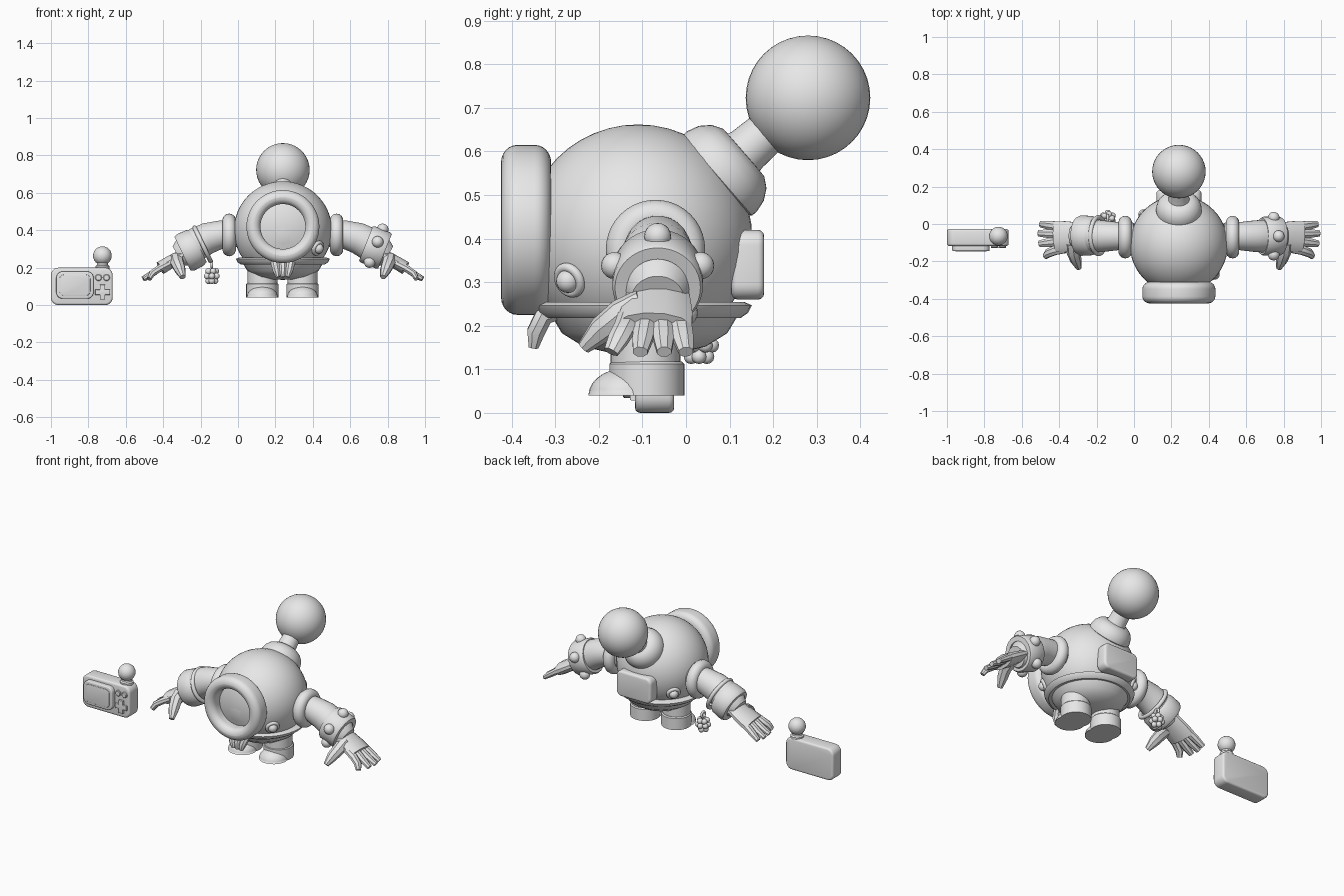
import bpy, bmesh, math
from mathutils import Vector, Matrix

old = bpy.data.objects.get("Cube")
if old:
    bpy.data.objects.remove(old, do_unlink=True)

grey = bpy.data.materials.new("plain grey")
grey.use_nodes = True
grey.diffuse_color = (0.8, 0.8, 0.8, 1)
grey.node_tree.nodes["Principled BSDF"].inputs["Base Color"].default_value = (0.8, 0.8, 0.8, 1)

MID = 0.24          # centre of the diver in x
BODY = Vector((MID, -0.11, 0.4))


def finish(name, bm, smooth=True):
    bmesh.ops.recalc_face_normals(bm, faces=bm.faces)
    mesh = bpy.data.meshes.new(name)
    bm.to_mesh(mesh)
    bm.free()
    ob = bpy.data.objects.new(name, mesh)
    bpy.context.collection.objects.link(ob)
    mesh.materials.append(grey)
    if smooth:
        bpy.ops.object.select_all(action="DESELECT")
        ob.select_set(True)
        bpy.context.view_layer.objects.active = ob
        bpy.ops.object.shade_smooth_by_angle(angle=math.radians(35))
    return ob


def frame(origin, axis):
    """Matrix whose local z follows the axis."""
    return Matrix.Translation(origin) @ Vector(axis).to_track_quat("Z", "Y").to_matrix().to_4x4()


def ball(name, centre, size, rot=None, seg=32):
    bm = bmesh.new()
    bmesh.ops.create_uvsphere(bm, u_segments=seg, v_segments=seg // 2, radius=1)
    size = Vector((size,) * 3) if isinstance(size, float) else Vector(size)
    m = Matrix.Translation(centre) @ (rot or Matrix()) @ Matrix.Diagonal(size.to_4d())
    bm.transform(m)
    return finish(name, bm)


def lathe(name, origin, axis, profile, seg=40, closed=False):
    """Spin (radius, height) points round an axis."""
    bm = bmesh.new()
    verts = [bm.verts.new((r, 0, h)) for r, h in profile]
    pairs = list(zip(verts, verts[1:])) + ([(verts[-1], verts[0])] if closed else [])
    edges = [bm.edges.new(p) for p in pairs]
    bmesh.ops.spin(bm, geom=verts + edges, cent=(0, 0, 0), axis=(0, 0, 1),
                   angle=math.tau, steps=seg, use_duplicate=False)
    bmesh.ops.remove_doubles(bm, verts=bm.verts, dist=0.0002)
    bm.transform(frame(origin, axis))
    return finish(name, bm)


def torus(name, origin, axis, major, minor, squash=1.0):
    pts = [(major + minor * math.cos(math.tau * i / 14),
            minor * squash * math.sin(math.tau * i / 14)) for i in range(14)]
    return lathe(name, origin, axis, pts, closed=True)


def tube(name, points, radii, aspect=1.0, seg=24):
    """Loft ellipses along a path; aspect flattens them across y."""
    bm = bmesh.new()
    pts = [Vector(p) for p in points]
    rings = []
    for i, (p, r) in enumerate(zip(pts, radii)):
        t = (pts[min(i + 1, len(pts) - 1)] - pts[max(i - 1, 0)]).normalized()
        side = (Vector((0, 1, 0)) - t * t.y).normalized()
        up = t.cross(side)
        rings.append([bm.verts.new(p + side * r * math.cos(a) + up * r * aspect * math.sin(a))
                      for a in (math.tau * (k + 0.5) / seg for k in range(seg))])
    for a, b in zip(rings, rings[1:]):
        for k in range(seg):
            bm.faces.new((a[k], a[(k + 1) % seg], b[(k + 1) % seg], b[k]))
    bm.faces.new(rings[0])
    bm.faces.new(rings[-1])
    return finish(name, bm)


def plate(name, centre, size, corner, edge=0.008):
    """Slab facing y, with rounded outline and bevelled rims."""
    bm = bmesh.new()
    bmesh.ops.create_cube(bm, size=1)
    bm.transform(Matrix.Translation(centre) @ Matrix.Diagonal(Vector(size).to_4d()))
    along = [e for e in bm.edges if abs(e.verts[0].co.y - e.verts[1].co.y) > 1e-4]
    if corner:
        bmesh.ops.bevel(bm, geom=along, offset=corner, segments=6, profile=0.5, affect="EDGES")
    rims = [e for e in bm.edges if abs(e.verts[0].co.y - e.verts[1].co.y) < 1e-4]
    if edge:
        bmesh.ops.bevel(bm, geom=rims, offset=edge, segments=3, profile=0.5, affect="EDGES")
    return finish(name, bm)


# Round body, hips and belt
ball("body", BODY, 0.262, seg=48)
lathe("hips", (MID, -0.095, 0), (0, 0, 1),
      [(0, 0.135), (0.08, 0.138), (0.14, 0.152), (0.19, 0.183), (0.215, 0.225), (0.2, 0.25)])
lathe("belt", (MID, -0.1, 0), (0, 0, 1),
      [(0.2, 0.218), (0.226, 0.218), (0.243, 0.23), (0.251, 0.247), (0.235, 0.254), (0.2, 0.254)],
      closed=True)

# Front window ring
arc = [i * math.pi / 12 for i in range(7)]
rim = [(0.155 + 0.04 * math.sin(a), 0.02 + 0.0375 * math.cos(a)) for a in arc]
rim += [(r, -h) for r, h in reversed(rim)]
inner = [(0.158 - 0.038 * math.sin(a), -0.02 - 0.0375 * math.cos(a)) for a in arc]
rim += inner + [(r, -h) for r, h in reversed(inner)]
lathe("window_ring", (MID, -0.367, 0.42), (0, -1, 0), rim, seg=56, closed=True)
lathe("window_glass", (MID, -0.35, 0.42), (0, -1, 0),
      [(0.13, 0), (0.1, 0.009), (0.06, 0.018), (0, 0.022)], seg=48)

# Head lamp: socket, neck and ball
axis = Vector((0, 0.756, 0.655))
lathe("lamp_socket", (MID, 0.072, 0.545), axis,
      [(0.1, -0.02), (0.122, 0), (0.122, 0.014), (0.114, 0.042), (0.096, 0.066),
       (0.072, 0.08), (0, 0.083)])
lathe("lamp_neck", (MID, 0.072, 0.545), axis, [(0.062, 0.06), (0.054, 0.09), (0.05, 0.16)])
ball("lamp_ball", (MID, 0.28, 0.723), 0.143, seg=40)

# Back panel, body studs and front flap
plate("back_panel", (MID, 0.142, 0.34), (0.24, 0.075, 0.16), 0.035, 0.014)
for label, sx, sy in (("front", 1, -1), ("back", -1, 1)):
    out = Vector((0.195 * sx, 0.165 * sy, -0.1)).normalized()
    torus(label + "_stud_ring", BODY + out * 0.262, out, 0.031, 0.011)
    ball(label + "_stud", BODY + out * 0.268, 0.027, seg=20)
for i in (-1, 0, 1):
    tube("front_flap", [(MID + 0.045 * i, -0.28, 0.24), (MID + 0.042 * i, -0.325, 0.225),
                        (MID + 0.034 * i, -0.345, 0.185), (MID + 0.026 * i, -0.35, 0.15)],
         [0.022, 0.024, 0.022, 0.012], seg=8)

# Legs and boots
for label, x in (("right", 0.13), ("left", 0.345)):
    lathe(label + "_leg", (x, -0.093, 0), (0, 0, 1), [(0.08, 0.1), (0.08, 0.2)])
    lathe(label + "_boot", (x, -0.09, 0), (0, 0, 1),
          [(0, 0.04), (0.086, 0.04), (0.086, 0.112), (0.08, 0.118), (0, 0.118)])
    toe = ball(label + "_toe", (x, -0.14, 0.04), (0.083, 0.084, 0.062), seg=28)
    bm = bmesh.new()
    bm.from_mesh(toe.data)
    bmesh.ops.bisect_plane(bm, geom=bm.verts[:] + bm.edges[:] + bm.faces[:],
                           plane_co=(0, 0, 0.04), plane_no=(0, 0, -1), clear_outer=True)
    bmesh.ops.holes_fill(bm, edges=[e for e in bm.edges if e.is_boundary])
    bm.to_mesh(toe.data)
    bm.free()

# Arms and hands, given by distance from the body's centre and mirrored
for label, s in (("left", 1), ("right", -1)):
    def at(d, y, z):
        return Vector((MID + s * d, y, z))

    torus(label + "_shoulder_ring", at(0.287, -0.07, 0.375), (1, 0, 0), 0.078, 0.036)
    tube(label + "_arm", [at(0.24, -0.065, 0.383), at(0.33, -0.065, 0.377), at(0.4, -0.065, 0.358),
                          at(0.45, -0.065, 0.333), at(0.52, -0.065, 0.285), at(0.56, -0.065, 0.262)],
         [0.072, 0.076, 0.084, 0.088, 0.085, 0.06])
    tube(label + "_palm", [at(0.51, -0.065, 0.285), at(0.56, -0.065, 0.255), at(0.61, -0.068, 0.225),
                           at(0.655, -0.072, 0.198)], [0.07, 0.078, 0.086, 0.088], aspect=0.42, seg=12)
    for root, tip, reach in ((-0.132, -0.172, 0.715), (-0.092, -0.105, 0.745),
                             (-0.053, -0.05, 0.75), (-0.014, 0.0, 0.74)):
        tube(label + "_finger", [at(0.61, root, 0.222), at(0.66, root * 0.8 + tip * 0.2, 0.196),
                                 at(0.7, root * 0.4 + tip * 0.6, 0.168), at(reach, tip, 0.14)],
             [0.026, 0.027, 0.025, 0.018], aspect=0.75, seg=8)
    tube(label + "_thumb", [at(0.57, -0.1, 0.245), at(0.565, -0.15, 0.225), at(0.55, -0.195, 0.19),
                            at(0.535, -0.235, 0.15)], [0.04, 0.036, 0.031, 0.016], seg=8)

# Studded bracelet on the left wrist
along = Vector((0.93, 0, -0.37))
up = Vector((0.37, 0, 0.93))
centre = Vector((0.735, -0.065, 0.308))
lathe("studded_cuff", centre, along,
      [(0.08, -0.055), (0.098, -0.055), (0.104, -0.045), (0.104, 0.045), (0.098, 0.055), (0.07, 0.055)],
      closed=True)
for k in range(5):
    a = math.radians(90 + 72 * k)
    out = up * math.sin(a) + Vector((0, math.cos(a), 0))
    ball("cuff_stud", centre + out * 0.104, 0.031, seg=20)

# Sleeve cuff, bangle and hanging charm on the right wrist
along = Vector((-0.9, 0, -0.43))
centre = Vector((-0.19, -0.062, 0.325))
torus("bangle", centre, along, 0.098, 0.012)
lathe("sleeve_cuff", centre, along,
      [(0.07, 0.02), (0.094, 0.02), (0.105, 0.04), (0.108, 0.1), (0.1, 0.118), (0.06, 0.118)],
      closed=True)
charm = Vector((-0.14, 0.03, 0.155))
torus("charm_link", charm + Vector((0, 0, 0.062)), (1, 0, 0), 0.016, 0.007)
for row, (z, r, n) in enumerate(((0.026, 0.022, 5), (0, 0.029, 6), (-0.026, 0.018, 4))):
    for k in range(n):
        a = math.tau * (k + 0.5 * row) / n
        ball("charm_bead", charm + Vector((r * math.cos(a), r * math.sin(a), z)), 0.017, seg=12)

# Handheld device beside the diver
plate("device_case", (-0.835, -0.072, 0.1), (0.33, 0.09, 0.2), 0.04, 0.012)
plate("screen_frame", (-0.872, -0.125, 0.107), (0.2, 0.04, 0.146), 0.035, 0.006)
plate("screen", (-0.872, -0.144, 0.107), (0.165, 0.008, 0.112), 0.024, 0.002)
plate("pad_bar", (-0.724, -0.118, 0.069), (0.08, 0.022, 0.028), 0, 0.003)
plate("pad_post", (-0.724, -0.118, 0.069), (0.028, 0.022, 0.08), 0, 0.003)
for x in (-0.746, -0.703):
    lathe("device_button", (x, -0.115, 0.147), (0, -1, 0),
          [(0.018, 0), (0.018, 0.008), (0.014, 0.012), (0, 0.012)], seg=20)
lathe("device_neck", (-0.725, -0.065, 0.19), (0, 0, 1),
      [(0.038, 0), (0.038, 0.018), (0.03, 0.024), (0.027, 0.05)], seg=24)
ball("device_ball", (-0.725, -0.065, 0.264), 0.05, seg=24)
